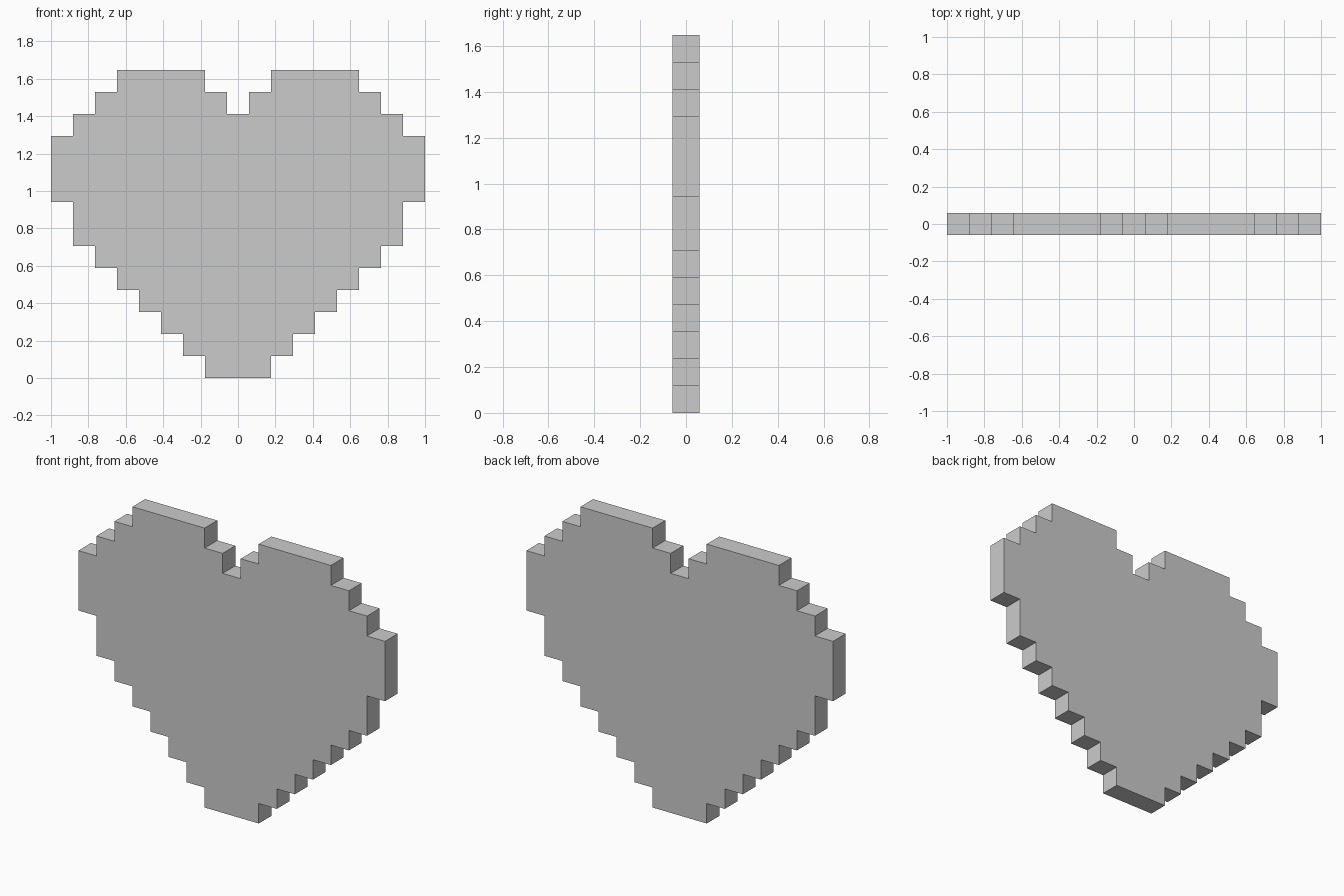
import bpy
import bmesh

if "Cube" in bpy.data.objects:
    bpy.data.objects.remove(bpy.data.objects["Cube"])

CELL = 2 / 17  # the heart is 17 pixels wide, 14 high, 1 deep

# Right half of the outline: (outer half-width, top of that step) in pixels
OUTER_STEPS = [(1.5, 1), (2.5, 2), (3.5, 3), (4.5, 4), (5.5, 5), (6.5, 6),
               (7.5, 8), (8.5, 11), (7.5, 12), (6.5, 13), (5.5, 14)]
# Notch between the lobes, from the top down to its floor
NOTCH = [(1.5, 14), (1.5, 13), (0.5, 13), (0.5, 12)]


def stepped_half():
    points, z = [], 0
    for x, top in OUTER_STEPS:
        points += [(x, z), (x, top)]
        z = top
    return points + NOTCH


def extrude_profile(name, outline, depth):
    bm = bmesh.new()
    front = bm.faces.new([bm.verts.new((x, -depth / 2, z)) for x, z in outline])
    result = bmesh.ops.extrude_face_region(bm, geom=[front], use_keep_orig=True)
    moved = [v for v in result["geom"] if isinstance(v, bmesh.types.BMVert)]
    bmesh.ops.translate(bm, verts=moved, vec=(0, depth, 0))
    bmesh.ops.recalc_face_normals(bm, faces=bm.faces)
    mesh = bpy.data.meshes.new(name)
    bm.to_mesh(mesh)
    bm.free()
    obj = bpy.data.objects.new(name, mesh)
    bpy.context.collection.objects.link(obj)
    return obj


# Pixel heart: mirror the half outline and give it one pixel of thickness
right = [(x * CELL, z * CELL) for x, z in stepped_half()]
left = [(-x, z) for x, z in reversed(right)]
extrude_profile("pixel_heart", right + left, CELL)
